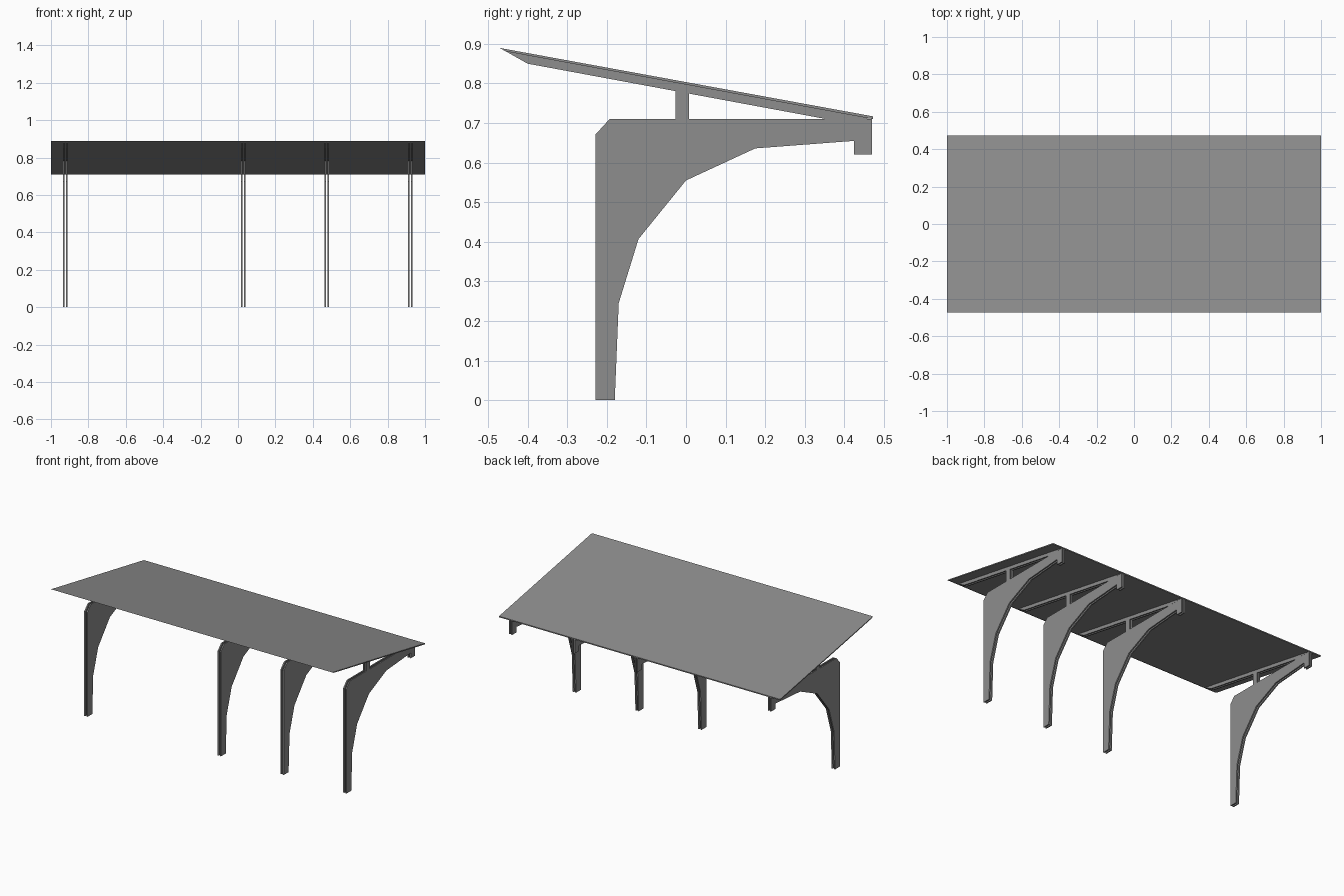
import bpy

cube = bpy.data.objects.get("Cube")
if cube:
    bpy.data.objects.remove(cube, do_unlink=True)

grey = bpy.data.materials.new("steel grey")
grey.use_nodes = True
colour = (0.27, 0.27, 0.27, 1)
grey.diffuse_color = colour
grey.node_tree.nodes["Principled BSDF"].inputs["Base Color"].default_value = colour


def extrude_profile(name, profile, x0, x1):
    """Extrude a closed (y, z) outline along x."""
    n = len(profile)
    verts = [(x, y, z) for x in (x0, x1) for y, z in profile]
    faces = [tuple(range(n))[::-1], tuple(range(n, 2 * n))]
    faces += [(i, (i + 1) % n, n + (i + 1) % n, n + i) for i in range(n)]
    # outlines run clockwise seen from +x, so flip every face outward
    faces = [f[::-1] for f in faces]
    mesh = bpy.data.meshes.new(name)
    mesh.from_pydata(verts, [], faces)
    mesh.materials.append(grey)
    obj = bpy.data.objects.new(name, mesh)
    bpy.context.collection.objects.link(obj)
    return obj


# Outlines as (y, z)
BRACKET = [(-0.228, 0), (-0.228, 0.672), (-0.193, 0.71), (0.47, 0.71),
           (0.47, 0.62), (0.425, 0.62), (0.425, 0.655), (0.175, 0.636),
           (0.0, 0.555), (-0.12, 0.407), (-0.17, 0.245), (-0.18, 0)]
RAFTER = [(-0.455, 0.881), (0.47, 0.711), (0.355, 0.71), (-0.4, 0.85)]
POST = [(-0.027, 0.71), (-0.027, 0.801), (0.008, 0.795), (0.008, 0.71)]
ROOF = [(-0.472, 0.89), (0.472, 0.717), (0.472, 0.71), (-0.455, 0.881)]

# Sloping roof sheet
extrude_profile("roof_panel", ROOF, -1, 1)

# Each frame is a pair of thin plates with a narrow slot between them
HALF, SLOT = 0.012, 0.004
for number, x in enumerate((-0.923, 0.027, 0.474, 0.92), 1):
    for part, outline in (("bracket", BRACKET), ("rafter", RAFTER), ("post", POST)):
        for side, a, b in (("right", -HALF, -SLOT), ("left", SLOT, HALF)):
            extrude_profile(f"frame_{number}_{part}_{side}_plate", outline, x + a, x + b)
